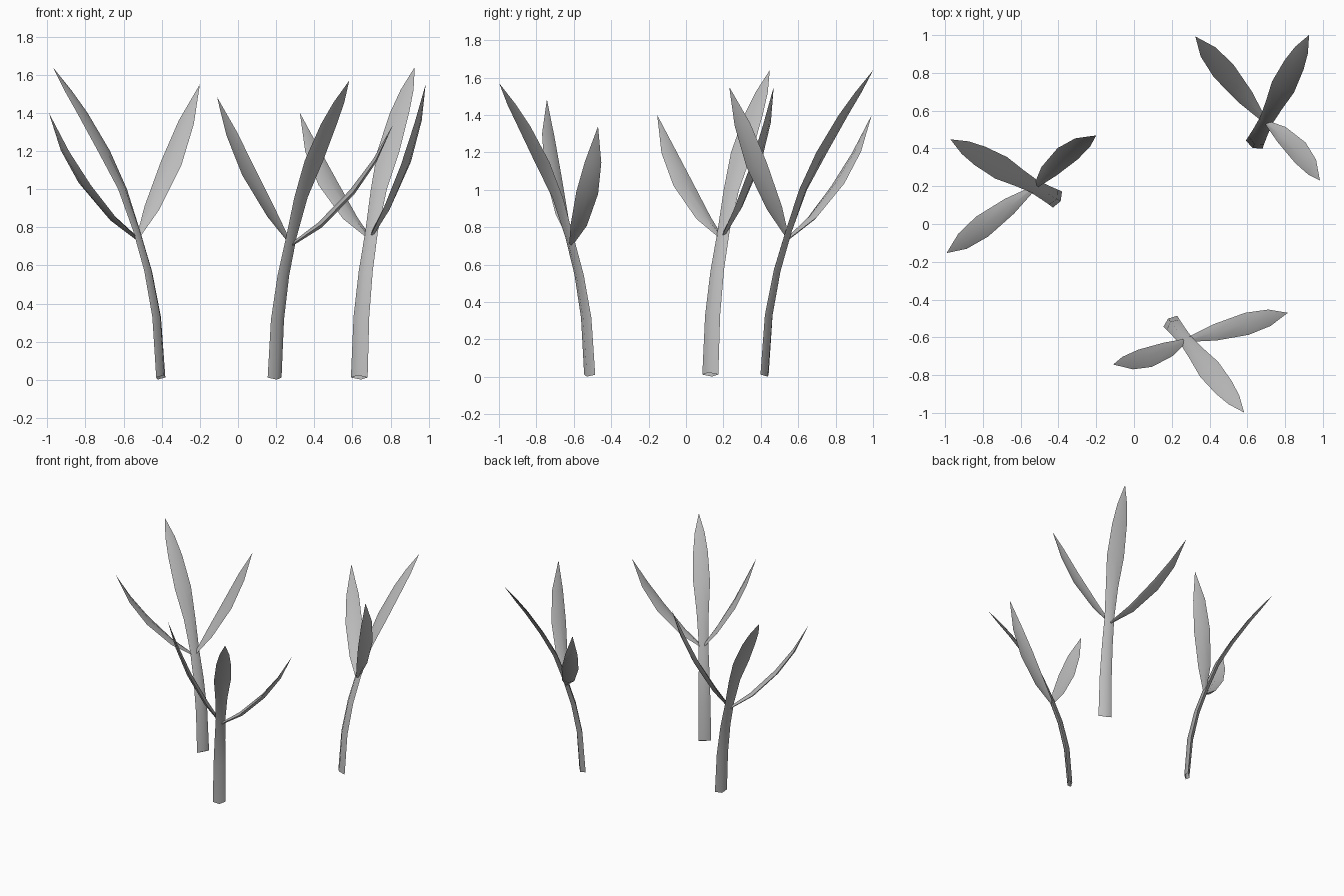
import bpy, bmesh, math
from mathutils import Vector, Matrix

cube = bpy.data.objects.get("Cube")
if cube:
    bpy.data.objects.remove(cube, do_unlink=True)

grey = bpy.data.materials.new("plain_grey")
grey.use_nodes = True
colour = (0.5, 0.5, 0.5, 1)
grey.diffuse_color = colour
grey.node_tree.nodes["Principled BSDF"].inputs["Base Color"].default_value = colour


def blade(bm, path, widths, thick, side, end_tangent=None):
    """Sweep an open-ended diamond section along a path, closing to a point at the tip."""
    pts = [Vector(p) for p in path]
    rings = []
    for i, (p, w, t) in enumerate(zip(pts[:-1], widths, thick)):
        tangent = (pts[i + 1] - pts[max(i - 1, 0)]).normalized()
        if i == 0 and end_tangent:
            tangent = Vector(end_tangent).normalized()
        across = (side - tangent * side.dot(tangent)).normalized()
        out = across.cross(tangent)
        rings.append([bm.verts.new(p + o) for o in
                      (across * w, out * t, across * -w, out * -t)])
    tip = bm.verts.new(pts[-1])
    for a, b in zip(rings, rings[1:]):
        for k in range(4):
            j = (k + 1) % 4
            bm.faces.new((a[k], a[j], b[j], b[k]))
    for k in range(4):
        bm.faces.new((rings[-1][k], rings[-1][(k + 1) % 4], tip))


def side_leaf(bm, fork, tip, angle, bend):
    """Leaf from the fork to the tip, bent by (x, y, z) fractions of the way."""
    fork, tip = Vector(fork), Vector(tip)
    path = [fork + (tip - fork) * Vector(f) for f in bend]
    a = math.radians(angle)
    blade(bm, path, (0.01, 0.046, 0.062, 0.046), (0.008, 0.017, 0.017, 0.012),
          Vector((math.cos(a), math.sin(a), 0)))


def plant(name, x, y, angle, scale):
    bm = bmesh.new()
    # Stalk that flattens into the tallest leaf
    stalk = [(0, 0, 0.012), (0.025, 0, 0.33), (0.076, 0, 0.57), (0.145, 0, 0.78),
             (0.23, 0, 1.0), (0.342, 0, 1.2), (0.472, 0, 1.4), (0.56, 0, 1.52),
             (0.65, 0, 1.64)]
    blade(bm, stalk, (0.049, 0.046, 0.041, 0.037, 0.047, 0.065, 0.056, 0.038),
          (0.022, 0.022, 0.02, 0.018, 0.016, 0.014, 0.012, 0.009),
          Vector((0, 1, 0)), (0.5, 0, 0.86))
    # Low spreading leaf and steep leaf
    side_leaf(bm, (0.135, 0, 0.735), (0.373, 0.535, 1.4), -34.5,
              ((0, 0, 0), (0.29, 0.29, 0.17), (0.6, 0.6, 0.44),
               (0.82, 0.82, 0.7), (1, 1, 1)))
    side_leaf(bm, (0.135, 0, 0.75), (-0.013, -0.396, 1.55), 5,
              ((0, 0, 0), (0.15, 0.27, 0.19), (0.43, 0.6, 0.48),
               (0.7, 0.83, 0.75), (1, 1, 1)))
    bmesh.ops.recalc_face_normals(bm, faces=bm.faces)
    mesh = bpy.data.meshes.new(name)
    bm.to_mesh(mesh)
    bm.free()
    mesh.materials.append(grey)
    obj = bpy.data.objects.new(name, mesh)
    bpy.context.collection.objects.link(obj)
    obj.matrix_world = (Matrix.Translation((x, y, 0))
                        @ Matrix.Rotation(math.radians(angle), 4, "Z")
                        @ Matrix.Scale(scale, 4))
    bpy.ops.object.select_all(action="DESELECT")
    obj.select_set(True)
    bpy.context.view_layer.objects.active = obj
    bpy.ops.object.shade_smooth_by_angle(angle=math.radians(60))


plant("right_plant", -0.405, 0.13, 150.7, 1)
plant("front_plant", 0.192, -0.515, -51.0, 0.957)
plant("back_plant", 0.636, 0.42, 63.4, 1)
